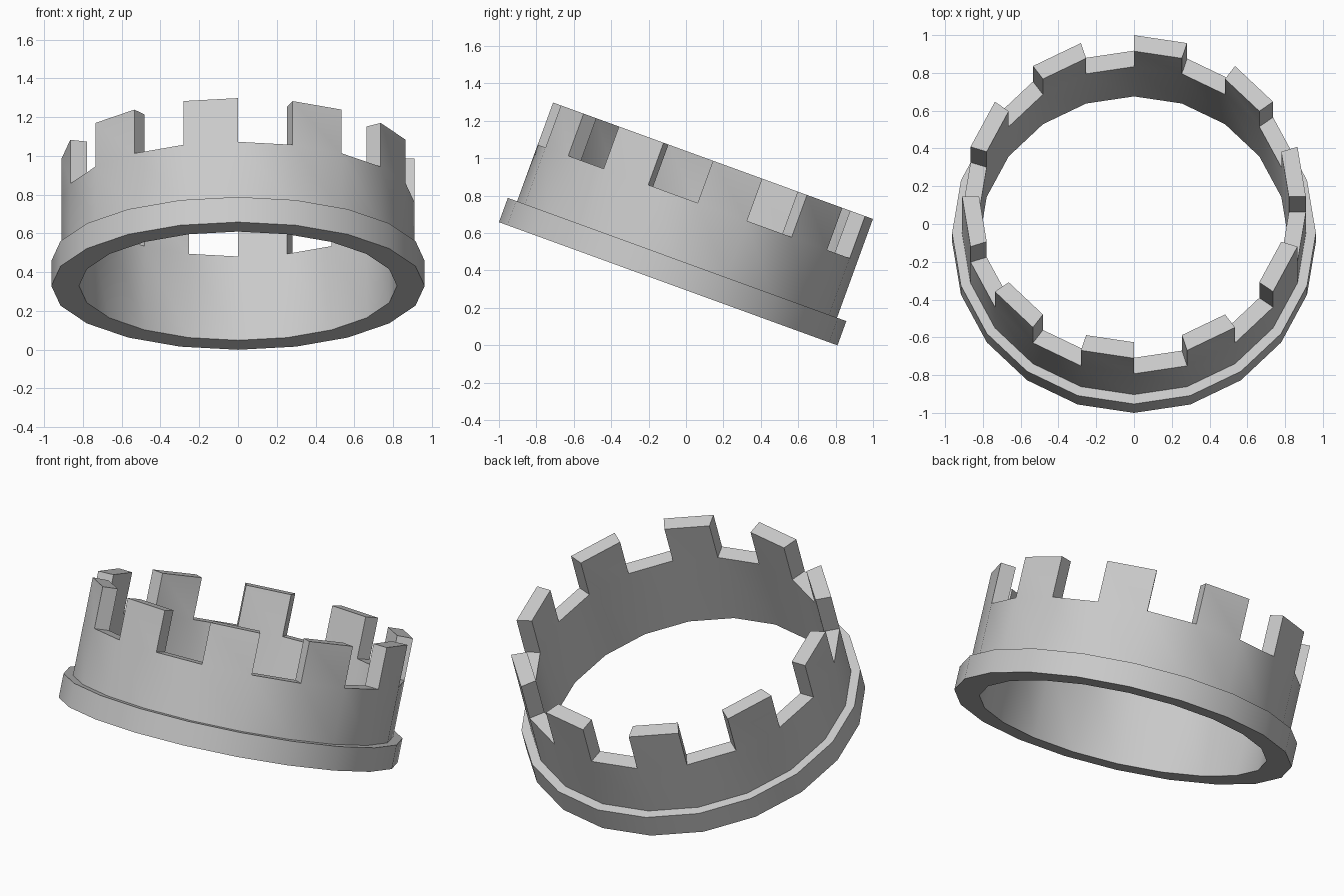
import bpy, bmesh
from math import sin, cos, pi, radians
from mathutils import Matrix, Vector

if "Cube" in bpy.data.objects:
    bpy.data.objects.remove(bpy.data.objects["Cube"])

SIDES = 20
TILT = radians(-20)

# Ring cross-section (radius, height): inner bottom, rim lip, band wall, band top
PROFILE = [(0.82, 0), (0.963, 0), (0.963, 0.138), (0.91, 0.138), (0.91, 0.46), (0.82, 0.46)]
MERLON_HEIGHT = 0.24

bm = bmesh.new()
rings = []
for i in range(SIDES):
    a = 2 * pi * i / SIDES          # measured clockwise from the back (+y)
    rings.append([bm.verts.new((r * sin(a), r * cos(a), z)) for r, z in PROFILE])

# Lathe the cross-section into a closed band, noting every other top face
n = len(PROFILE)
merlon_faces = []
for i in range(SIDES):
    p, q = rings[i], rings[(i + 1) % SIDES]
    for k in range(n):
        m = (k + 1) % n
        f = bm.faces.new((p[k], p[m], q[m], q[k]))
        if k == 4 and i % 2 == 0:
            merlon_faces.append(f)
bmesh.ops.recalc_face_normals(bm, faces=bm.faces)

# Raise the merlons from alternate top faces
raised = bmesh.ops.extrude_discrete_faces(bm, faces=merlon_faces)["faces"]
verts = list({v for f in raised for v in f.verts})
bmesh.ops.translate(bm, verts=verts, vec=Vector((0, 0, MERLON_HEIGHT)))
bmesh.ops.recalc_face_normals(bm, faces=bm.faces)

# Tip the crown backwards and set it on the ground
bm.transform(Matrix.Translation((0, -0.095, 0.329)) @ Matrix.Rotation(TILT, 4, 'X'))

mesh = bpy.data.meshes.new("crown")
bm.to_mesh(mesh)
bm.free()
crown = bpy.data.objects.new("crown", mesh)
bpy.context.collection.objects.link(crown)
bpy.context.view_layer.objects.active = crown
crown.select_set(True)
bpy.ops.object.shade_smooth_by_angle(angle=radians(30))
